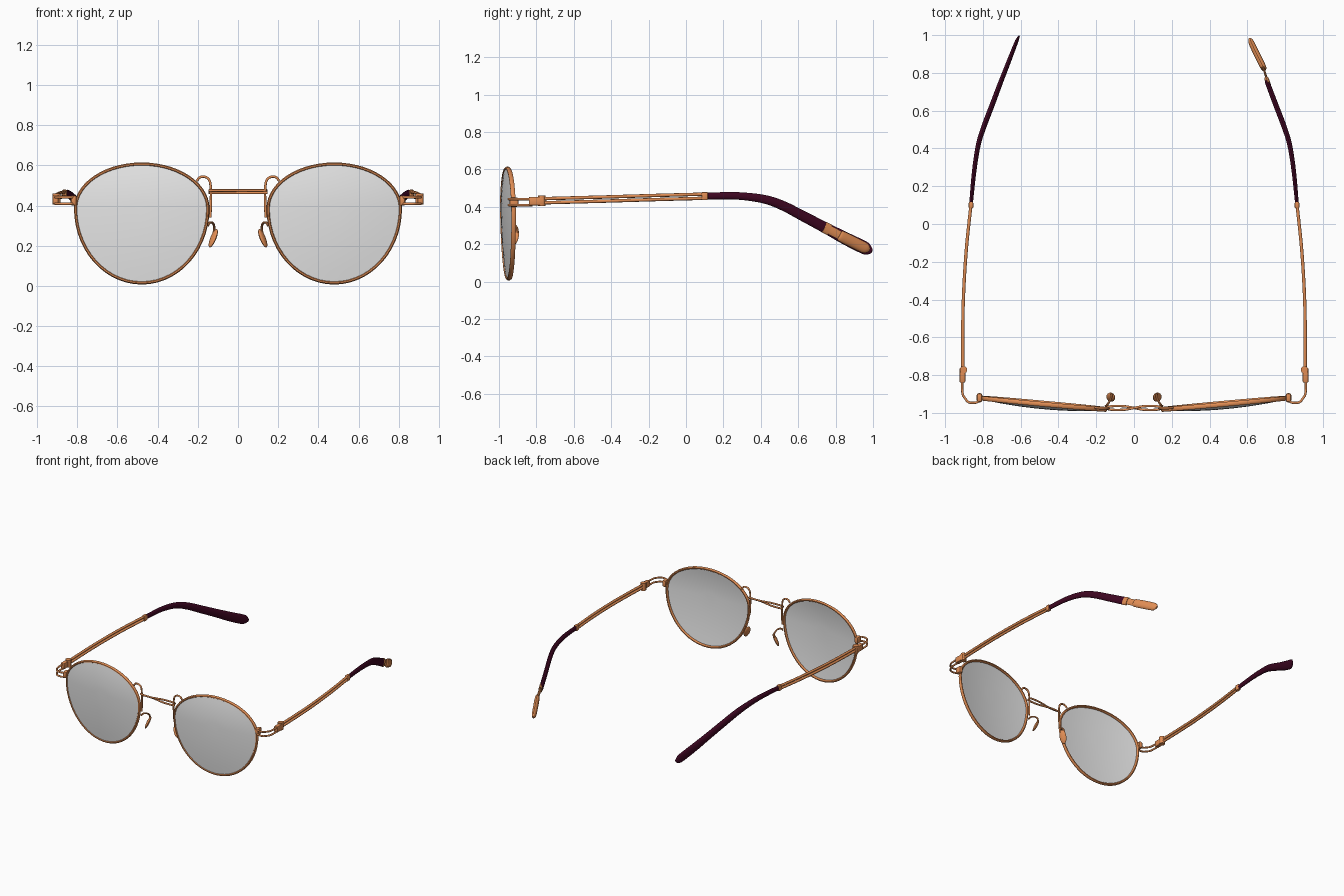
import bpy, bmesh, math
from mathutils import Vector

cube = bpy.data.objects.get("Cube")
if cube:
    bpy.data.objects.remove(cube, do_unlink=True)


def material(name, color):
    m = bpy.data.materials.new(name)
    m.use_nodes = True
    m.diffuse_color = (*color, 1)
    m.node_tree.nodes["Principled BSDF"].inputs["Base Color"].default_value = (*color, 1)
    return m


COPPER = material("copper metal", (0.76, 0.27, 0.09))
PLUM = material("dark plum plastic", (0.05, 0.002, 0.016))
GLASS = material("grey lens", (0.80, 0.80, 0.80))
X, Y, Z = Vector((1, 0, 0)), Vector((0, 1, 0)), Vector((0, 0, 1))


def finish(name, bm, mat):
    bmesh.ops.recalc_face_normals(bm, faces=bm.faces)
    me = bpy.data.meshes.new(name)
    bm.to_mesh(me)
    bm.free()
    me.materials.append(mat)
    ob = bpy.data.objects.new(name, me)
    bpy.context.collection.objects.link(ob)
    bpy.ops.object.select_all(action="DESELECT")
    ob.select_set(True)
    bpy.context.view_layer.objects.active = ob
    bpy.ops.object.shade_smooth_by_angle(angle=math.radians(40))
    return ob


def smooth_path(pts, steps):
    """Catmull-Rom interpolation; every point may carry extra values such as radii."""
    if steps < 2:
        return pts
    out = []
    for i in range(len(pts) - 1):
        a, b = pts[max(i - 1, 0)], pts[i]
        c, d = pts[i + 1], pts[min(i + 2, len(pts) - 1)]
        for k in range(steps):
            t = k / steps
            out.append(tuple(q + 0.5 * t * (r - p + t * (2 * p - 5 * q + 4 * r - s + t * (3 * (q - r) + s - p)))
                             for p, q, r, s in zip(a, b, c, d)))
    return out + [pts[-1]]


def sweep(name, pts, mat, up=Z, radius=(0.0065, 0.0065), sides=10, steps=5, closed=False, mirror=1):
    """Sweep an ellipse (half width, half height along up) through points (x, y, z[, rw, rh])."""
    path = smooth_path(pts, steps)
    pos = [Vector((p[0] * mirror, p[1], p[2])) for p in path]
    bm, rings, n = bmesh.new(), [], len(pos)
    for i, p in enumerate(path):
        nxt = pos[(i + 1) % n] if closed else pos[min(i + 1, n - 1)]
        prv = pos[i - 1] if closed else pos[max(i - 1, 0)]
        tan = (nxt - prv).normalized()
        wide = up.cross(tan).normalized()
        high = tan.cross(wide)
        rw, rh = p[3:5] if len(p) > 3 else radius
        angles = [math.tau * (k + 0.5) / sides for k in range(sides)]
        rings.append([bm.verts.new(pos[i] + wide * rw * math.cos(a) + high * rh * math.sin(a)) for a in angles])
    for i in range(n if closed else n - 1):
        r, q = rings[i], rings[(i + 1) % n]
        for k in range(sides):
            j = (k + 1) % sides
            bm.faces.new((r[k], r[j], q[j], q[k]))
    if not closed:
        bm.faces.new(rings[0])
        bm.faces.new(rings[-1])
    return finish(name, bm, mat)


def block(name, center, size, mat, bevel=0.006):
    bm = bmesh.new()
    bmesh.ops.create_cube(bm, size=1)
    for v in bm.verts:
        v.co = Vector(v.co[i] * size[i] + center[i] for i in range(3))
    bmesh.ops.bevel(bm, geom=bm.edges[:], offset=bevel, segments=2, affect="EDGES", profile=0.5)
    return finish(name, bm, mat)


def ball(name, center, size, mat, tilt=(0, 0, 0)):
    bm = bmesh.new()
    bmesh.ops.create_uvsphere(bm, u_segments=16, v_segments=10, radius=1)
    for v in bm.verts:
        v.co = Vector(v.co[i] * size[i] for i in range(3))
    ob = finish(name, bm, mat)
    ob.location, ob.rotation_euler = center, tilt
    return ob


def outline(angle, r=1.0):
    """Point on the lens shape: shallow upper half, deep lower half, slight wrap."""
    c, s = math.cos(angle), math.sin(angle)
    x = 0.479 + 0.329 * r * c
    z = 0.385 + (0.221 if s > 0 else 0.370) * r * s
    y = -0.951 + 0.091 * (x - 0.48) - 0.012 * (z - 0.31)
    return x, y, z


def lens(name, mirror, seg=56, rows=6):
    bm, rings = bmesh.new(), []
    for k in range(1, rows + 1):
        r = k / rows
        ring = []
        for i in range(seg):
            x, y, z = outline(math.tau * i / seg, r)
            ring.append(bm.verts.new((x * mirror, y - 0.004 - 0.022 * (1 - r * r), z)))
        rings.append(ring)
    bm.faces.new(rings[0])
    for a, b in zip(rings, rings[1:]):
        for i in range(seg):
            j = (i + 1) % seg
            bm.faces.new((a[i], a[j], b[j], b[i]))
    ob = finish(name, bm, GLASS)
    # The rim hides the edge, so only front and back skins are needed
    mod = ob.modifiers.new("thickness", "SOLIDIFY")
    mod.thickness, mod.offset, mod.use_rim = 0.005, 0, False


for side, s in (("left", 1), ("right", -1)):
    # Lens and rim
    lens(side + "_lens", s)
    rim = [outline(math.tau * i / 56) for i in range(56)]
    sweep(side + "_rim", rim, COPPER, Y, (0.009, 0.013), 8, 1, True, s)

    # Arched wire beside the bridge, running down the inner rim
    arch = [(0.205, -0.972, 0.522), (0.19, -0.974, 0.54), (0.165, -0.975, 0.543), (0.142, -0.975, 0.525),
            (0.135, -0.975, 0.48), (0.135, -0.975, 0.42), (0.138, -0.972, 0.34)]
    sweep(side + "_arch_wire", arch, COPPER, Y, mirror=s)

    # Nose pad with its curled arm
    arm = [(0.15, -0.965, 0.30), (0.14, -0.955, 0.315), (0.125, -0.93, 0.312), (0.118, -0.905, 0.29),
           (0.122, -0.900, 0.26), (0.126, -0.912, 0.24)]
    sweep(side + "_nose_arm", arm, COPPER, X, (0.006, 0.006), 8, mirror=s)
    ball(side + "_nose_pad", (0.123 * s, -0.917, 0.237), (0.011, 0.025, 0.05), COPPER,
         (0, -0.42 * s, -0.5 * s))

    # End piece: rim lug and two wires bending back to the hinge
    block(side + "_rim_lug", (0.818 * s, -0.92, 0.425), (0.03, 0.048, 0.052), COPPER, 0.011)
    for level, z in (("lower", 0.409), ("upper", 0.441)):
        bend = [(0.815, -0.93, z), (0.835, -0.945, z), (0.872, -0.945, z), (0.893, -0.925, z),
                (0.908, -0.895, z), (0.91, -0.82, z)]
        sweep(f"{side}_{level}_end_wire", bend, COPPER, mirror=s)

    # Hinge block and barrel
    block(side + "_hinge_block", (0.908 * s, -0.80, 0.43), (0.03, 0.08, 0.046), COPPER)
    sweep(side + "_hinge_barrel", [(0.903, -0.772, 0.404), (0.903, -0.772, 0.46)], COPPER, Y, (0.02, 0.02), 14, 1,
          mirror=s)

    # Twin temple rods and collar
    for level, dz in (("lower", -0.011), ("upper", 0.011)):
        rod = [(0.906, -0.78, 0.432 + dz), (0.905, -0.45, 0.441 + dz), (0.889, -0.15, 0.45 + dz),
               (0.862, 0.11, 0.457 + dz)]
        sweep(f"{side}_{level}_temple_rod", rod, COPPER, radius=(0.009, 0.009), mirror=s)
    block(side + "_temple_collar", (0.863 * s, 0.1, 0.457), (0.024, 0.035, 0.044), COPPER)

    # Curved plastic ear tip
    tip = [(0.862, 0.115, 0.458, 0.010, 0.018), (0.846, 0.28, 0.458, 0.012, 0.020),
           (0.824, 0.42, 0.44, 0.013, 0.023), (0.793, 0.52, 0.405, 0.014, 0.026),
           (0.751, 0.63, 0.348, 0.014, 0.028), (0.706, 0.75, 0.285, 0.013, 0.030)]
    if s < 0:
        tip += [(0.667, 0.85, 0.232, 0.012, 0.034), (0.628, 0.95, 0.183, 0.010, 0.035),
                (0.617, 0.977, 0.17, 0.008, 0.027), (0.608, 0.995, 0.163, 0.004, 0.010)]
    sweep(side + "_ear_tip", tip, PLUM, sides=14, mirror=s)

# Bare metal core and paddle showing past the shorter left ear tip
sweep("left_core_collar", [(0.713, 0.738, 0.291), (0.702, 0.768, 0.276)], COPPER, radius=(0.012, 0.031), sides=14, steps=1)
sweep("left_core_neck", [(0.708, 0.755, 0.283), (0.68, 0.84, 0.238)], COPPER, radius=(0.006, 0.024), steps=1)
paddle = [(0.688, 0.82, 0.248, 0.010, 0.022), (0.683, 0.833, 0.241, 0.016, 0.030),
          (0.65, 0.90, 0.208, 0.017, 0.031), (0.626, 0.95, 0.183, 0.016, 0.030),
          (0.619, 0.968, 0.175, 0.013, 0.024), (0.614, 0.98, 0.168, 0.007, 0.012)]
sweep("left_core_paddle", paddle, COPPER, sides=14)

# Bridge: two bars bowed in opposite directions that cross at the middle
for level, z, bow in (("lower", 0.463, 1), ("upper", 0.475, -1)):
    bar = [(x, -0.974 + bow * dy, z) for x, dy in
           ((-0.145, 0.004), (-0.11, 0.010), (-0.05, 0.009), (0, 0), (0.05, -0.009), (0.11, -0.010), (0.145, -0.004))]
    sweep(level + "_bridge_bar", bar, COPPER)
